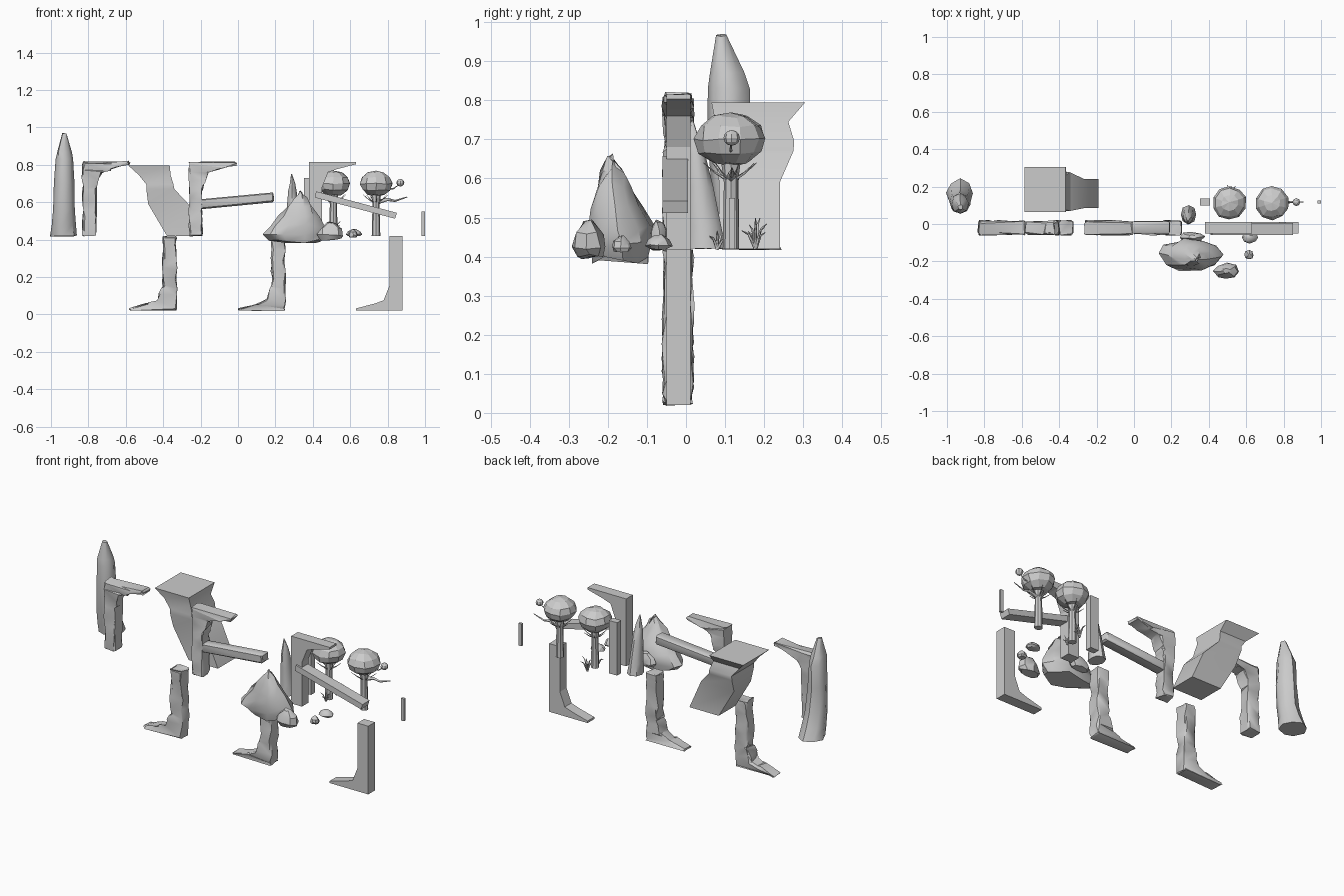
import bpy, bmesh, math, random
from mathutils import Vector, Matrix

if "Cube" in bpy.data.objects:
    bpy.data.objects.remove(bpy.data.objects["Cube"])

random.seed(4)


def finish(name, bm, smooth=None):
    bmesh.ops.recalc_face_normals(bm, faces=bm.faces)
    me = bpy.data.meshes.new(name)
    bm.to_mesh(me)
    bm.free()
    ob = bpy.data.objects.new(name, me)
    bpy.context.collection.objects.link(ob)
    if smooth:
        bpy.ops.object.select_all(action='DESELECT')
        ob.select_set(True)
        bpy.context.view_layer.objects.active = ob
        bpy.ops.object.shade_smooth_by_angle(angle=math.radians(smooth))
    return ob


def jitter(bm, amount):
    for v in bm.verts:
        v.co += Vector([random.uniform(-amount, amount) for _ in range(3)])


def prism(name, pts, y0, y1, dx=0, rough=0, cuts=()):
    """Extrude an x-z outline along y, optionally chiselled like stone."""
    bm = bmesh.new()
    f = bm.faces.new([bm.verts.new((x + dx, y0, z)) for x, z in pts])
    r = bmesh.ops.extrude_face_region(bm, geom=[f])
    bmesh.ops.translate(bm, vec=(0, y1 - y0, 0),
                        verts=[g for g in r['geom'] if isinstance(g, bmesh.types.BMVert)])
    bmesh.ops.recalc_face_normals(bm, faces=bm.faces)
    if rough:
        bmesh.ops.bevel(bm, geom=bm.edges[:], offset=0.006, segments=1, affect='EDGES')
        for z in cuts:
            bmesh.ops.bisect_plane(bm, geom=bm.verts[:] + bm.edges[:] + bm.faces[:],
                                   plane_co=(0, 0, z), plane_no=(0.1, 0.15, 1))
        bmesh.ops.triangulate(bm, faces=bm.faces[:])
        jitter(bm, rough)
    return finish(name, bm, 40 if rough else None)


def loft(name, rings, n=8, rough=0, smooth=None, square=False):
    """Stack of rings given as (z, cx, cy, rx, ry)."""
    bm = bmesh.new()
    k, off = (math.sqrt(2), math.pi / 4) if square else (1, 0)
    loops = []
    for z, cx, cy, rx, ry in rings:
        loops.append([bm.verts.new((cx + k * rx * math.cos(off + math.tau * i / n),
                                    cy + k * ry * math.sin(off + math.tau * i / n), z))
                      for i in range(n)])
    for a, b in zip(loops, loops[1:]):
        for i in range(n):
            bm.faces.new((a[i], a[(i + 1) % n], b[(i + 1) % n], b[i]))
    bm.faces.new(loops[0])
    bm.faces.new(loops[-1])
    if rough:
        jitter(bm, rough)
    return finish(name, bm, smooth)


def box(name, x0, x1, y0, y1, z0, z1):
    return prism(name, [(x0, z0), (x1, z0), (x1, z1), (x0, z1)], y0, y1)


def ball(name, c, r, rz, seg=10, rings=6, rough=0):
    bm = bmesh.new()
    bmesh.ops.create_uvsphere(bm, u_segments=seg, v_segments=rings, radius=1,
                              matrix=Matrix.Translation(c) @ Matrix.Diagonal((r, r, rz, 1)))
    jitter(bm, rough)
    return finish(name, bm)


def twig(name, points, r):
    """Thin tapering three-sided stem through points."""
    cu = bpy.data.curves.new(name, 'CURVE')
    cu.dimensions = '3D'
    cu.bevel_depth = r
    cu.bevel_resolution = 0
    cu.use_fill_caps = True
    sp = cu.splines.new('POLY')
    sp.points.add(len(points) - 1)
    for i, (p, q) in enumerate(zip(sp.points, points)):
        p.co = (*q, 1)
        p.radius = 1 - 0.8 * i / (len(points) - 1)
    bpy.context.collection.objects.link(bpy.data.objects.new(name, cu))


# Bracket and its half-turn twin, the foot
foot = [(.88, .02), (.88, .42), (.81, .42), (.81, .155), (.778, .075), (.73, .058), (.63, .032), (.63, .02)]
arm = [(1.26 - x, .835 - z) for x, z in foot]
arm = [(x, max(z, .42)) for x, z in arm]
prism("plain_bracket", arm, -.05, .012)
prism("plain_foot", foot, -.05, .012)
lower_cuts = (.06, .1, .15, .2, .25, .31, .36, .4)
for i, (da, df) in enumerate([(-1.21, -1.21), (-.63, -.63)]):
    prism("stone_bracket_%d" % i, arm, -.056, .015, da + (-.01 if i else 0), .007,
          [.835 - z for z in lower_cuts])
    prism("stone_foot_%d" % i, foot, -.056, .015, df, .007, lower_cuts)

# Stone beam and plain sloping beam
prism("stone_beam", [(-.2, .565), (.19, .602), (.19, .65), (-.2, .617)], -.05, .012, 0, .003, ())
prism("plain_beam", [(.41, .625), (.84, .512), (.85, .543), (.418, .658)], -.06, .005)

# Overhanging cliff block
cliff = [(.42, -.38, -.19, .085, .24), (.59, -.48, -.265, .085, .24), (.67, -.49, -.34, .07, .275),
         (.695, -.49, -.345, .07, .277), (.745, -.53, -.36, .075, .262), (.795, -.585, -.365, .065, .305)]
loft("cliff_block", [(z, (a + b) / 2, (c + d) / 2, (b - a) / 2, (d - c) / 2)
                     for z, a, b, c, d in cliff], 4, 0, 30, True)

# Tall spires
loft("tall_spire", [(.42, -.93, .165, .072, .078), (.48, -.932, .145, .066, .066),
                    (.56, -.93, .122, .06, .058), (.7, -.932, .108, .054, .055),
                    (.83, -.93, .107, .047, .055), (.87, -.93, .102, .039, .045),
                    (.967, -.928, .09, .014, .013)], 8, .004, 50)
loft("small_spire", [(.42, .292, .05, .042, .052), (.48, .292, .045, .034, .044),
                     (.58, .291, .034, .029, .034), (.66, .29, .025, .022, .026),
                     (.7, .29, .02, .014, .016), (.75, .288, .016, .003, .003)], 8, .002, 50)

# Boulders
loft("large_boulder", [(.39, .31, -.165, .14, .07), (.43, .3, -.165, .17, .083),
                       (.475, .32, -.165, .145, .085), (.53, .325, -.18, .105, .065),
                       (.58, .33, -.19, .065, .045), (.62, .335, -.19, .035, .025),
                       (.655, .335, -.19, .004, .004)], 10, .01, 35)


def rock(name, x, y, z0, rx, ry, h):
    loft(name, [(z0, x, y, rx * .75, ry * .75), (z0 + h * .25, x, y, rx, ry),
                (z0 + h * .65, x, y, rx * .8, ry * .8), (z0 + h, x, y, rx * .3, ry * .3)],
         8, h * .07, 35)


rock("front_rock", .495, -.25, .4, .068, .045, .09)
rock("side_rock", .31, -.07, .42, .068, .032, .07)
rock("pebble_large", .62, -.07, .42, .042, .034, .035)
rock("pebble_small", .615, -.165, .412, .025, .026, .04)

# Two round trees
for i, x in enumerate((.51, .738)):
    loft("trunk_%d" % i, [(.42, x, .115, .023, .021), (.59, x, .115, .019, .018),
                          (.65, x, .115, .028, .026)], 8, 0, 40)
    ball("canopy_%d" % i, (x, .113, .7), .09, .068, 10, 6, .004)
    for k in range(7):
        a = math.tau * k / 7 + .3
        twig("canopy_twig_%d_%d" % (i, k),
             [(x + d * math.cos(a), .115 + d * math.sin(a), z)
              for d, z in ((.015, .6), (.04, .615), (.07, .64))], .004)

# Side branch and bud on a curved stem
twig("side_branch", [(.745, .115, .6), (.8, .117, .615), (.84, .117, .607), (.905, .118, .628)], .012)
twig("bud_stem", [(.79, .115, .67), (.83, .115, .672), (.87, .115, .7)], .006)
ball("bud", (.868, .117, .704), .021, .02, 8, 6)

# Grass tufts by the first tree
for gx, gy, h, m in ((.515, .178, .085, 9), (.515, .08, .06, 6)):
    for k in range(m):
        a = math.tau * k / m
        d = random.uniform(.02, .038)
        hh = h * random.uniform(.45, .95)
        c, s = math.cos(a), math.sin(a)
        twig("grass_blade", [(gx, gy, .42), (gx + d * c * .5, gy + d * s * .5, .42 + hh * .8),
                             (gx + d * c, gy + d * s, .42 + hh)], .005)

# Plain posts
box("plain_post", .352, .405, .098, .136, .42, .73)
box("thin_stick", .98, 1.0, .11, .125, .42, .55)
